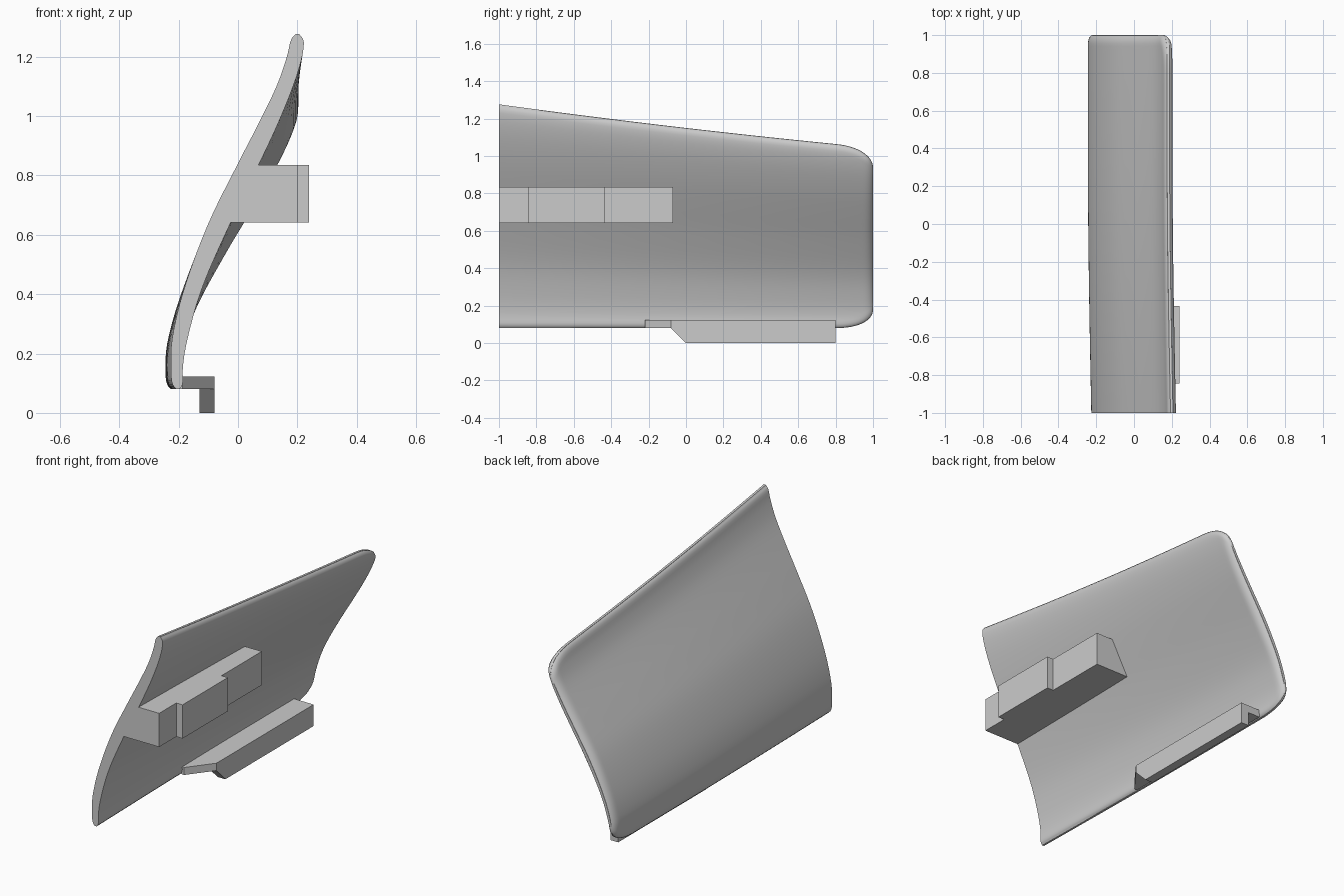
import bpy, bmesh, math

cube = bpy.data.objects.get("Cube")
if cube:
    bpy.data.objects.remove(cube, do_unlink=True)

grey = bpy.data.materials.new("light grey")
grey.use_nodes = True
COLOUR = (0.6, 0.6, 0.6, 1)
grey.diffuse_color = COLOUR
grey.node_tree.nodes["Principled BSDF"].inputs["Base Color"].default_value = COLOUR


def add_object(name, bm):
    bmesh.ops.recalc_face_normals(bm, faces=bm.faces)
    mesh = bpy.data.meshes.new(name)
    bm.to_mesh(mesh)
    bm.free()
    mesh.materials.append(grey)
    obj = bpy.data.objects.new(name, mesh)
    bpy.context.collection.objects.link(obj)
    return obj


def prism(name, outline, offset):
    """Extrude a flat outline along an offset."""
    bm = bmesh.new()
    face = bm.faces.new([bm.verts.new(p) for p in outline])
    new = bmesh.ops.extrude_face_region(bm, geom=[face])["geom"]
    bmesh.ops.translate(bm, vec=offset, verts=[g for g in new if isinstance(g, bmesh.types.BMVert)])
    return add_object(name, bm)


# Panel section at the front end: height, middle x, half width
SECTION = [(0.08, -0.203, 0.02), (0.15, -0.206, 0.02), (0.25, -0.196, 0.026),
           (0.42, -0.151, 0.030), (0.64, -0.062, 0.037), (0.84, 0.036, 0.036),
           (0.97, 0.100, 0.033), (1.10, 0.158, 0.028), (1.19, 0.188, 0.026),
           (1.24, 0.198, 0.024), (1.275, 0.200, 0.022)]
BOTTOM, TOP = SECTION[0][0], SECTION[-1][0]


def section_at(z):
    """Smooth cubic interpolation of the section."""
    last = len(SECTION) - 1
    i = max(k for k in range(last) if SECTION[k][0] <= z + 1e-9 or k == 0)
    a, b = SECTION[i], SECTION[i + 1]
    before, after = SECTION[max(i - 1, 0)], SECTION[min(i + 2, last)]
    h = b[0] - a[0]
    t = (z - a[0]) / h
    result = []
    for k in (1, 2):
        ma = (b[k] - before[k]) / (b[0] - before[0]) * h
        mb = (after[k] - a[k]) / (after[0] - a[0]) * h
        result.append((2*t**3 - 3*t**2 + 1) * a[k] + (t**3 - 2*t**2 + t) * ma
                      + (3*t**2 - 2*t**3) * b[k] + (t**3 - t**2) * mb)
    return result


def rounding(distance, radius, least):
    """Thickness factor that rolls off towards an edge."""
    s = 1 - min(max(distance / radius, 0), 1)
    return max(math.sqrt(1 - s * s), least)


def panel_loop(y, steps=40):
    """One closed cross-section of the panel."""
    top = 1.15 - 0.1157 * y + 0.0105 * y * y
    s = max(0, (y - 0.8) / 0.2)
    corner = 1 - max(0, 1 - s**2.2) ** (1 / 2.2)
    low, high = BOTTOM + 0.10 * corner, top - 0.11 * corner
    shift = -0.018 * math.sin(min(1, (y + 1) / 1.4) * math.pi / 2)
    outer, inner = [], []
    for k in range(steps + 1):
        t = (1 - math.cos(math.pi * k / steps)) / 2
        z = low + (high - low) * t
        x, half = section_at(BOTTOM + (z - BOTTOM) / (top - BOTTOM) * (TOP - BOTTOM))
        half *= rounding(min(z - low, high - z), 0.035, 0.3) * rounding(1 - y, 0.05, 0.3)
        outer.append((x + shift - half, y, z))
        inner.append((x + shift + half, y, z))
    return outer + inner[::-1]


# Curved panel, lofted from front to back
stations = [-1 + 1.8 * i / 24 for i in range(25)]
stations += [0.8 + 0.2 * math.sin(math.pi / 2 * i / 14) for i in range(1, 15)]
bm = bmesh.new()
loops = [[bm.verts.new(p) for p in panel_loop(y)] for y in stations]
n = len(loops[0])
for a, b in zip(loops, loops[1:]):
    for k in range(n):
        bm.faces.new((a[k], a[(k + 1) % n], b[(k + 1) % n], b[k]))
for end in (loops[0], loops[-1]):
    for k in range(n // 2 - 1):
        bm.faces.new((end[k], end[k + 1], end[n - 2 - k], end[n - 1 - k]))
panel = add_object("curved_panel", bm)
bpy.context.view_layer.objects.active = panel
panel.select_set(True)
bpy.ops.object.shade_smooth_by_angle(angle=math.radians(40))
panel.select_set(False)

# Upper bracket with its raised pad
prism("upper_bracket", [(-0.062, -1, 0.642), (0.2, -1, 0.642), (0.2, -1, 0.835), (0.03, -1, 0.835)],
      (0, 0.93, 0))
prism("bracket_pad", [(0.19, -0.845, 0.642), (0.24, -0.845, 0.642), (0.24, -0.845, 0.835),
                      (0.19, -0.845, 0.835)], (0, 0.41, 0))

# Lower rail: flange with slanted front end, and hanging lip
prism("rail_flange", [(-0.205, -0.22, 0.08), (-0.187, -0.22, 0.08), (-0.08, -0.08, 0.08),
                      (-0.08, 0.8, 0.08), (-0.205, 0.8, 0.08)], (0, 0, 0.043))
prism("rail_lip", [(-0.13, -0.08, 0.08), (-0.13, 0, 0), (-0.13, 0.8, 0), (-0.13, 0.8, 0.08)],
      (0.05, 0, 0))
